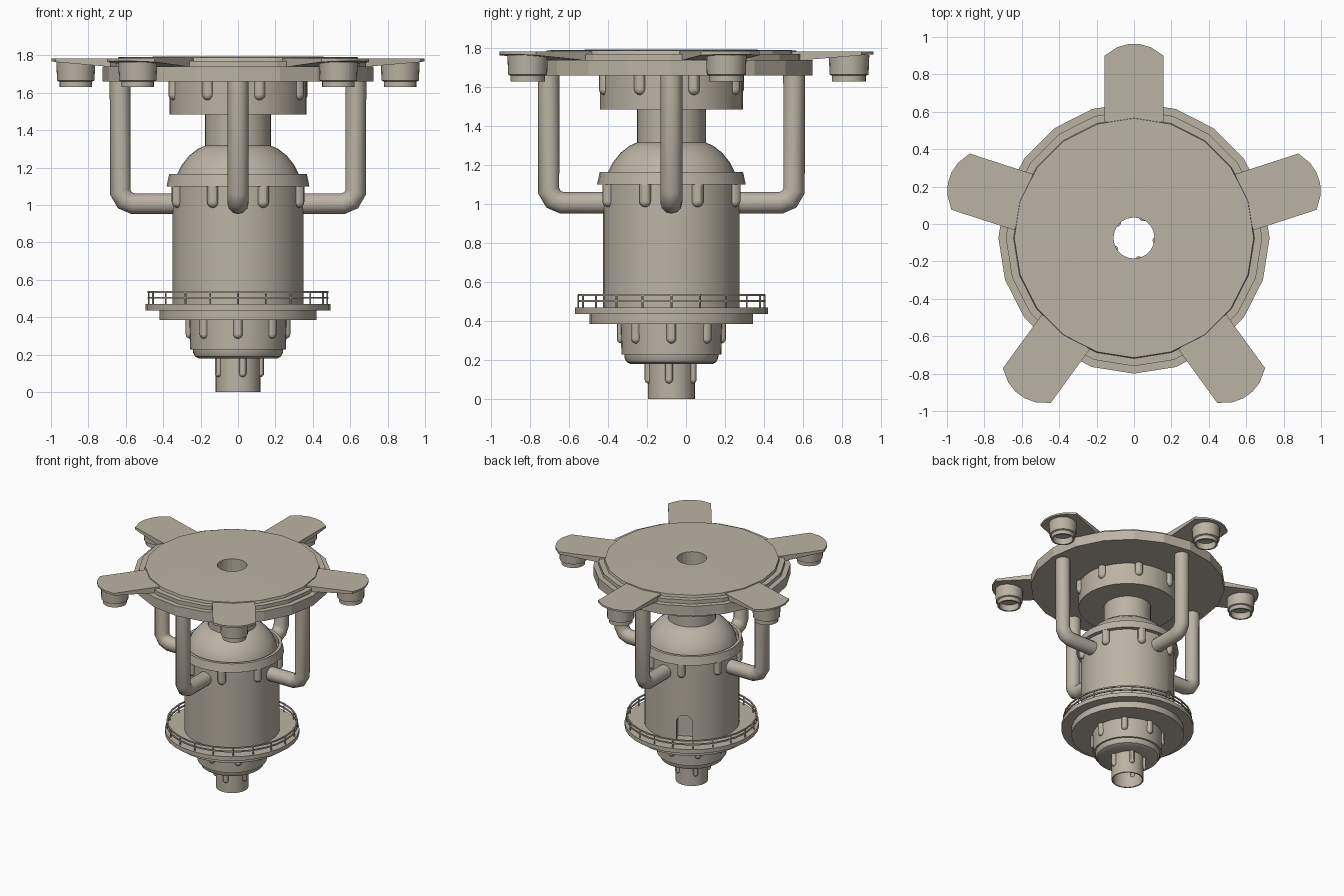
import bpy, bmesh, math
from mathutils import Vector, Matrix

cube = bpy.data.objects.get("Cube")
if cube:
    bpy.data.objects.remove(cube, do_unlink=True)

AXIS = Vector((0, -0.075, 0))   # centre line of the station
BORE = 0.11                     # open shaft through the whole body

mat = bpy.data.materials.new("warm_grey_metal")
mat.use_nodes = True
COLOUR = (0.50, 0.45, 0.375, 1)
mat.diffuse_color = COLOUR
mat.node_tree.nodes["Principled BSDF"].inputs["Base Color"].default_value = COLOUR


def finish(name, bm, loc=AXIS, smooth=True):
    bmesh.ops.recalc_face_normals(bm, faces=bm.faces)
    mesh = bpy.data.meshes.new(name)
    bm.to_mesh(mesh)
    bm.free()
    obj = bpy.data.objects.new(name, mesh)
    bpy.context.collection.objects.link(obj)
    obj.location = loc
    mesh.materials.append(mat)
    if smooth:
        bpy.ops.object.select_all(action='DESELECT')
        obj.select_set(True)
        bpy.context.view_layer.objects.active = obj
        bpy.ops.object.shade_smooth_by_angle(angle=math.radians(30))
    return obj


def polar(r, deg, z=0):
    a = math.radians(deg)
    return Vector((r * math.cos(a), r * math.sin(a), z))


def lathe(name, profile, segs=32, loc=AXIS, smooth=True):
    """Turn a closed (radius, height) outline round the z axis."""
    bm = bmesh.new()
    rings = [[bm.verts.new(polar(r, 360 * i / segs, z)) for r, z in profile]
             for i in range(segs)]
    n = len(profile)
    for i in range(segs):
        a, b = rings[i], rings[(i + 1) % segs]
        for j in range(n):
            k = (j + 1) % n
            bm.faces.new((a[j], b[j], b[k], a[k]))
    return finish(name, bm, loc, smooth)


def sleeve(name, outer, segs=32, smooth=True):
    """Lathe an outer outline, bored through by the central shaft."""
    return lathe(name, outer + [(BORE, outer[-1][1]), (BORE, outer[0][1])], segs, smooth=smooth)


def studs(name, count, start, radius, top, bottom, size):
    """Ring of upright round-ended studs half sunk into a wall."""
    bm = bmesh.new()
    for i in range(count):
        p = polar(radius, start + 360 * i / count)
        for r, z in ((size, bottom + size),):
            ball = bmesh.ops.create_uvsphere(bm, u_segments=12, v_segments=8, radius=r)
            bmesh.ops.translate(bm, verts=ball["verts"], vec=p + Vector((0, 0, z)))
        h = top - bottom - size
        rod = bmesh.ops.create_cone(bm, cap_ends=True, segments=12, radius1=size,
                                    radius2=size, depth=h)
        bmesh.ops.translate(bm, verts=rod["verts"], vec=p + Vector((0, 0, top - h / 2)))
    finish(name, bm)


# Lower spout, bowl and deck
sleeve("bottom_pipe", [(0.12, 0), (0.12, 0.2)])
sleeve("lower_bowl", [(0.21, 0.18), (0.23, 0.19), (0.24, 0.21), (0.242, 0.228),
                      (0.256, 0.228), (0.262, 0.39)])
sleeve("deck_base", [(0.42, 0.385), (0.42, 0.44)])
sleeve("deck", [(0.495, 0.437), (0.495, 0.47)])

# Main tank with an arched doorway
tank = sleeve("main_tank", [(0.35, 0.46), (0.35, 1.11)], 40)
bm = bmesh.new()
arch = [(-0.06, 0.475), (0.06, 0.475)] + [
    (0.06 * math.cos(math.pi * i / 10), 0.62 + 0.06 * math.sin(math.pi * i / 10))
    for i in range(11)]
face = bm.faces.new([bm.verts.new((0.27, y, z)) for y, z in arch])
ext = bmesh.ops.extrude_face_region(bm, geom=[face])
bmesh.ops.translate(bm, vec=(0.2, 0, 0),
                    verts=[v for v in ext["geom"] if isinstance(v, bmesh.types.BMVert)])
bm.transform(Matrix.Rotation(math.radians(116), 4, 'Z'))
cutter = finish("door_cutter", bm, smooth=False)
cutter.hide_render = True
cut = tank.modifiers.new("doorway", 'BOOLEAN')
cut.object = cutter
bpy.context.view_layer.objects.active = tank
bpy.ops.object.modifier_apply(modifier=cut.name)
bpy.data.objects.remove(cutter, do_unlink=True)

# Collar cup, dome, neck and upper drum
lathe("collar", [(0.382, 1.1), (0.368, 1.165), (0.345, 1.165), (0.345, 1.13),
                 (BORE, 1.13), (BORE, 1.1)])
sleeve("dome", [(0.335, 1.12), (0.325, 1.165), (0.3, 1.215), (0.26, 1.265),
                (0.215, 1.3), (0.17, 1.32)])
sleeve("neck", [(0.177, 1.31), (0.177, 1.5)])
sleeve("upper_drum", [(0.367, 1.485), (0.367, 1.67)])

# Rings of studs
studs("pipe_studs", 5, 282, 0.12, 0.19, 0.08, 0.02)
studs("bowl_studs", 8, 0, 0.255, 0.39, 0.285, 0.025)
studs("tank_studs", 8, 22.5, 0.35, 1.105, 0.985, 0.031)
studs("drum_studs", 8, 18.5, 0.36, 1.665, 1.56, 0.031)

# Stepped landing disc
sleeve("disc_rim", [(0.725, 1.66), (0.725, 1.74)], 20, False)
sleeve("disc_step", [(0.685, 1.735), (0.685, 1.77)], 20, False)
sleeve("disc_top", [(0.645, 1.765), (0.64, 1.79), (0.3, 1.795)], 20, False)

# Deck railing
for i, z in enumerate((0.504, 0.534)):
    r, t = 0.478, 0.005
    lathe(f"rail_{i + 1}", [(r + t, z - t), (r + t, z + t), (r - t, z + t), (r - t, z - t)], 30)
bm = bmesh.new()
for i in range(20):
    post = bmesh.ops.create_cone(bm, cap_ends=True, segments=6, radius1=0.005,
                                 radius2=0.005, depth=0.07)
    bmesh.ops.translate(bm, verts=post["verts"], vec=polar(0.478, 18 * i, 0.502))
finish("rail_posts", bm)

# Four bent supply pipes
for i in range(4):
    curve = bpy.data.curves.new(f"supply_pipe_{i + 1}", 'CURVE')
    curve.dimensions = '3D'
    curve.bevel_depth = 0.056
    curve.bevel_resolution = 4
    path = [(0.3, 1.007), (0.56, 1.007), (0.605, 1.025), (0.63, 1.07), (0.63, 1.67)]
    spline = curve.splines.new('POLY')
    spline.points.add(len(path) - 1)
    for point, (r, z) in zip(spline.points, path):
        point.co = (*polar(r, 90 * i, z), 1)
    curve.materials.append(mat)
    pipe = bpy.data.objects.new(curve.name, curve)
    pipe.location = AXIS
    bpy.context.collection.objects.link(pipe)

# Five tapered arms, each with a hollow thruster pod below
for i in range(5):
    angle = 18 + 72 * i
    bm = bmesh.new()
    half = [(0.62, 0.158), (0.975, 0.158), (1.02, 0.09), (1.037, 0.03)]
    outline = half + [(x, -y) for x, y in reversed(half)]
    top = [bm.verts.new((x, y, 1.783)) for x, y in outline]
    low = [bm.verts.new((x, y, 1.735 + 0.035 * (x - 0.62) / 0.42)) for x, y in outline]
    bm.faces.new(top)
    bm.faces.new(low[::-1])
    for a in range(len(top)):
        b = (a + 1) % len(top)
        bm.faces.new((top[a], low[a], low[b], top[b]))
    bm.transform(Matrix.Rotation(math.radians(angle), 4, 'Z'))
    finish(f"arm_{i + 1}", bm, smooth=False)
    lathe(f"pod_{i + 1}", [(0.075, 1.63), (0.088, 1.63), (0.088, 1.66), (0.1, 1.665),
                           (0.104, 1.765), (0.001, 1.765), (0.001, 1.68), (0.075, 1.68)],
          20, AXIS + polar(0.912, angle))
